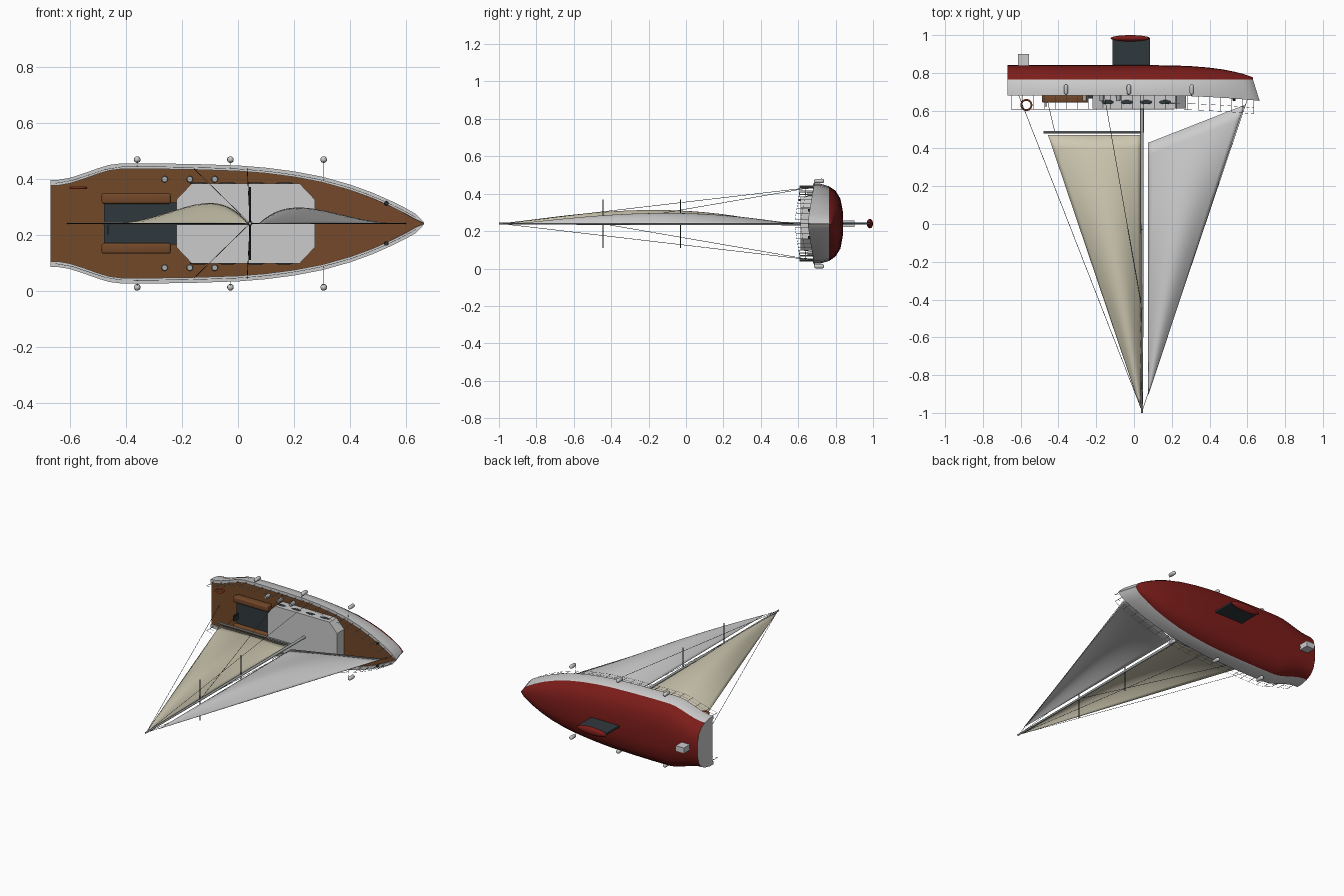
import bpy, bmesh, math
from mathutils import Vector

if "Cube" in bpy.data.objects:
    bpy.data.objects.remove(bpy.data.objects["Cube"])

CZ = 0.24  # boat centre plane; the mast points to -y, the keel to +y


def mat(name, r, g, b):
    m = bpy.data.materials.new(name)
    m.diffuse_color = (r, g, b, 1)
    m.use_nodes = True
    m.node_tree.nodes["Principled BSDF"].inputs["Base Color"].default_value = m.diffuse_color
    return m


WHITE = mat("white", 0.75, 0.78, 0.77)
RED = mat("antifouling_red", 0.20, 0.012, 0.01)
WOOD = mat("teak", 0.17, 0.065, 0.022)
DARK = mat("dark_grey", 0.03, 0.04, 0.045)
CANVAS = mat("canvas", 0.62, 0.58, 0.44)
METAL = mat("metal", 0.4, 0.42, 0.42)
ORANGE = mat("ring_orange", 0.6, 0.09, 0.03)


def finish(name, bm, *mats, smooth=True):
    bmesh.ops.recalc_face_normals(bm, faces=bm.faces)
    me = bpy.data.meshes.new(name)
    bm.to_mesh(me)
    bm.free()
    ob = bpy.data.objects.new(name, me)
    bpy.context.collection.objects.link(ob)
    for m in mats:
        me.materials.append(m)
    if smooth:
        bpy.context.view_layer.objects.active = ob
        ob.select_set(True)
        bpy.ops.object.shade_smooth_by_angle(angle=math.radians(35))
        ob.select_set(False)
    return ob


def grid(bm, rows, closed=False, mat_of=lambda j: 0):
    vs = [[bm.verts.new(p) for p in r] for r in rows]
    n = len(rows[0])
    for a, b in zip(vs, vs[1:]):
        for j in range(n if closed else n - 1):
            k = (j + 1) % n
            bm.faces.new((a[j], a[k], b[k], b[j])).material_index = mat_of(j)
    return vs


def tube_into(bm, a, b, r0, r1=None, n=6):
    a, b = Vector(a), Vector(b)
    r1 = r0 if r1 is None else r1
    q = (b - a).to_track_quat('Z', 'Y')
    ring = [Vector((math.cos(2 * math.pi * i / n), math.sin(2 * math.pi * i / n), 0)) for i in range(n)]
    vs = grid(bm, [[a + q @ (v * r0) for v in ring], [b + q @ (v * r1) for v in ring]], True)
    bm.faces.new(vs[0][::-1])
    bm.faces.new(vs[1])


def tubes(name, segs, r, m, n=6, r1=None):
    bm = bmesh.new()
    for a, b in segs:
        tube_into(bm, a, b, r, r1, n)
    return finish(name, bm, m)


def box(name, x0, x1, y0, y1, z0, z1, m, bevel=0):
    bm = bmesh.new()
    bmesh.ops.create_cube(bm, size=1)
    for v in bm.verts:
        v.co = ((x0 + x1) / 2 + v.co.x * (x1 - x0), (y0 + y1) / 2 + v.co.y * (y1 - y0),
                (z0 + z1) / 2 + v.co.z * (z1 - z0))
    if bevel:
        bmesh.ops.bevel(bm, geom=bm.edges[:], offset=bevel, segments=3, affect='EDGES', profile=0.5)
    return finish(name, bm, m)


def ball(name, c, s, m):
    bm = bmesh.new()
    bmesh.ops.create_uvsphere(bm, u_segments=20, v_segments=12, radius=1)
    for v in bm.verts:
        v.co = [c[i] + v.co[i] * s[i] for i in range(3)]
    return finish(name, bm, m)


# Plan outline: (x, half beam)
PLAN = [(-0.67, .155), (-.64, .156), (-.6, .163), (-.55, .179), (-.5, .197), (-.46, .209), (-.42, .214), (-.3, .2145),
        (-.15, .212), (0, .207), (.1, .199), (.2, .186), (.3, .167), (.4, .139), (.48, .11), (.55, .079),
        (.6, .054), (.635, .034), (.655, .014), (.665, .002)]


def beam(x):
    for (a, wa), (b, wb) in zip(PLAN, PLAN[1:]):
        if x <= b:
            return wa + (wb - wa) * (x - a) / (b - a)
    return 0.002


def sheer(x):
    return 0.68 - 0.028 * max(0, (x - 0.1) / 0.565) ** 2


# Hull with white topsides and red bottom
def half_section(x, w):
    s = sheer(x)
    t = max(0, x / 0.665)
    d = 0.076 * (1 - 0.85 * t ** 3.2)
    wi = max(w - 0.02, w * 0.4)
    pts = [(wi, s + .008), (wi, s), (w, s), (w * 1.0, s + .035), (w * .93, .765), (w * .82, .765 + d * .45),
           (w * .62, .765 + d * .8), (w * .32, .765 + d * .96), (0, .765 + d)]
    return [(x - 0.035 * t ** 4 * min(1, max(0, (y - s) / (.765 - s))), y, z) for z, y in pts]


rows = []
for x, w in PLAN:
    h = half_section(x, w)
    rows.append([(a, b, CZ + c) for a, b, c in h] + [(a, b, CZ - c) for a, b, c in h[-2::-1]])
bm = bmesh.new()
vs = grid(bm, rows, mat_of=lambda j: 0 if j < 4 or j > 11 else 1)
bm.faces.new(vs[0])
bm.faces.new(vs[-1])
finish("hull", bm, WHITE, RED)

# Teak deck inside the gunwale
bm = bmesh.new()
grid(bm, [[(x, sheer(x) + .007, CZ + k * max(w - .02, w * .4)) for k in (-1, 0, 1)] for x, w in PLAN])
finish("deck", bm, WOOD)

# Keel fin, bulb and rudder
box("keel_fin", -.115, .085, .82, .985, CZ - .006, CZ + .006, DARK)
ball("keel_bulb", (-.02, .983, CZ), (.105, .017, .025), RED)
box("rudder", -.615, -.557, .80, .90, CZ - .018, CZ + .018, WHITE)

# Cabin house with chamfered front and back corners
bm = bmesh.new()
plan = [(-.22, .085), (-.165, .143), (.22, .143), (.275, .085)]
loop = plan + [(x, -z) for x, z in plan[::-1]]
vs = grid(bm, [[(x, .69, CZ + z) for x, z in loop], [(x, .612, CZ + z) for x, z in loop]], True)
bm.faces.new(vs[1])
finish("cabin", bm, WHITE)
for s in (-1, 1):
    for i, x in enumerate((-.14, -.038, .064, .165)):
        ball(f"window_{i}_{s}", (x, .645, CZ + s * .143), (.032, .011, .004), DARK)

# Cockpit well and benches
box("cockpit_floor", -.478, -.22, .665, .69, .165, .315, DARK)
for s in (-1, 1):
    box(f"bench_{s}", -.487, -.24, .642, .69, *sorted((CZ + s * .07, CZ + s * .108)), WOOD, .008)
box("helm_post", -.468, -.463, .62, .68, .20, .24, DARK)

# Mast, spreaders and boom
tubes("mast", [((.043, .64, CZ), (.043, -1, CZ))], .009, METAL, 12, .005)
tubes("spreaders", [((.043, y, .11), (.043, y, .37)) for y in (-.445, -.03)], .003, DARK)
tubes("boom", [((.043, .486, CZ), (-.48, .486, CZ))], .006, METAL, 10)


# Sails: triangular patches with a belly toward +z
def sail(name, tack, clew, head, belly, m, n=20):
    tack, clew, head = Vector(tack), Vector(clew), Vector(head)
    rows = []
    for i in range(n + 1):
        v = i / n * .995
        a, b = tack.lerp(head, v), clew.lerp(head, v)
        rows.append([a.lerp(b, j / n) + Vector((0, 0, belly * math.sin(math.pi * j / n) * math.sin(math.pi * v ** .85)))
                     for j in range(n + 1)])
    bm = bmesh.new()
    grid(bm, rows)
    sol = finish(name, bm, m).modifiers.new("thickness", 'SOLIDIFY')
    sol.thickness = .002


sail("mainsail", (.036, .47, CZ), (-.455, .47, CZ), (.036, -.98, CZ), .073, CANVAS)
sail("jib", (.075, .43, CZ), (.585, .63, CZ), (.075, -.91, CZ), .057, WHITE)

# Standing rigging and mainsheet
top = (.043, -.99, CZ)
lines = [(top, (.60, .66, CZ)), (top, (-.61, .68, CZ)), ((-.42, .49, CZ), (-.46, .66, CZ))]
for s in (-1, 1):
    lines += [(top, (.033, .68, CZ + s * .195)), ((.043, -.45, CZ), (-.157, .68, CZ + s * .195))]
tubes("rigging", lines, .0013, DARK, 4)

# Guard rail: stanchions and wires along the gunwale
posts, wires = [], []
for s in (-1, 1):
    pts = []
    for i in range(23):
        x = -.65 + i * .0584
        pts.append(Vector((x, sheer(x), CZ + s * max(.008, beam(x) - .012))))
    up = Vector((0, -.072, 0))
    posts += [(p, p + up) for p in pts]
    for f in (1, .55):
        wires += [(a + up * f, b + up * f) for a, b in zip(pts, pts[1:])]
tubes("stanchions", posts, .0014, METAL, 5)
tubes("guard_wires", wires, .0007, METAL, 4)

# Fenders, winches and cleats on both sides
for s in (-1, 1):
    for i, x in enumerate((-.36, -.027, .306)):
        z = CZ + s * .228
        bm = bmesh.new()
        bmesh.ops.create_uvsphere(bm, u_segments=14, v_segments=10, radius=.012)
        for v in bm.verts:
            c = v.co.copy()
            v.co = (x + c.x, .712 + c.z + math.copysign(.015, c.z), z + c.y)
        finish(f"fender_{i}_{s}", bm, WHITE)
        tubes(f"fender_rope_{i}_{s}", [((x, .69, z), (x, sheer(x), CZ + s * (beam(x) - .01)))], .001, METAL, 4)
    for i, x in enumerate((-.262, -.172, -.083)):
        z = CZ + s * .158
        tubes(f"winch_{i}_{s}", [((x, .69, z), (x, .65, z))], .012, METAL, 14, .010)
    tubes(f"cleat_{s}", [((.53, .68, CZ + s * .072), (.53, .652, CZ + s * .072))], .009, DARK, 10, .007)

# Life ring near the stern
bpy.ops.mesh.primitive_torus_add(location=(-.57, .63, .367), major_radius=.027, minor_radius=.005,
                                 major_segments=28, minor_segments=10)
ring = bpy.context.object
ring.name = "life_ring"
ring.data.materials.append(ORANGE)
bpy.ops.object.shade_smooth_by_angle()
